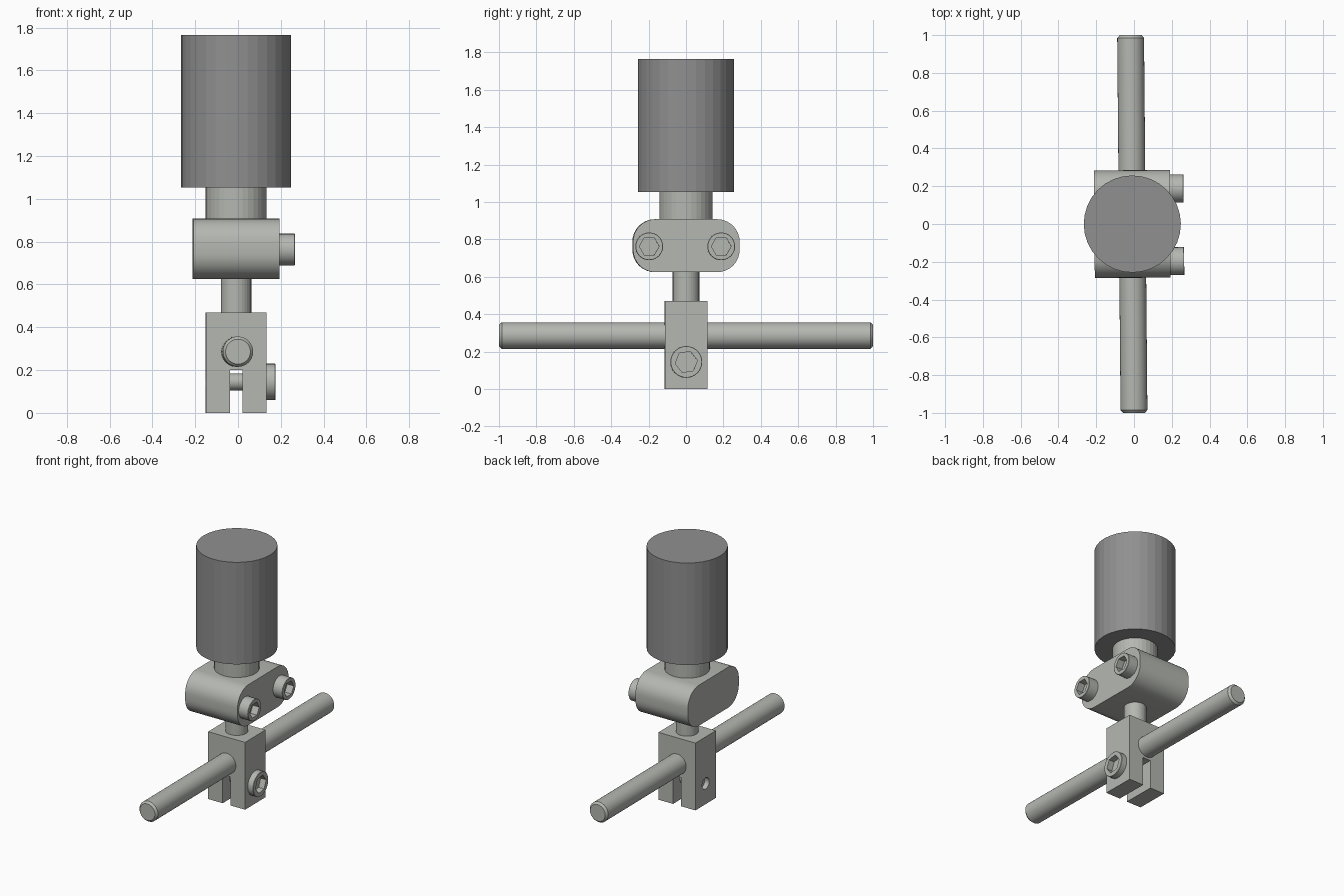
import bpy, bmesh, math
from mathutils import Matrix, Vector

if "Cube" in bpy.data.objects:
    bpy.data.objects.remove(bpy.data.objects["Cube"])

# the whole tool is turned very slightly about z
PLACE = Matrix.Translation((-0.009, 0, 0)) @ Matrix.Rotation(0.009, 4, 'Z')
AXIS = {'X': Matrix.Rotation(math.pi / 2, 4, 'Y'),
        'Y': Matrix.Rotation(-math.pi / 2, 4, 'X'),
        'Z': Matrix.Identity(4)}


def material(name, colour):
    mat = bpy.data.materials.new(name)
    mat.diffuse_color = (*colour, 1)
    mat.use_nodes = True
    mat.node_tree.nodes["Principled BSDF"].inputs["Base Color"].default_value = mat.diffuse_color
    return mat


STEEL = material("steel", (0.46, 0.475, 0.44))
DARK = material("dark_grip", (0.28, 0.28, 0.28))


def make(name, bm, smooth=False):
    bmesh.ops.recalc_face_normals(bm, faces=bm.faces)
    mesh = bpy.data.meshes.new(name)
    bm.to_mesh(mesh)
    bm.free()
    mesh.materials.append(DARK if name == "handle" else STEEL)
    ob = bpy.data.objects.new(name, mesh)
    bpy.context.collection.objects.link(ob)
    ob.matrix_world = PLACE
    if smooth:
        bpy.ops.object.select_all(action='DESELECT')
        ob.select_set(True)
        bpy.context.view_layer.objects.active = ob
        bpy.ops.object.shade_smooth_by_angle(angle=math.radians(30))
    return ob


def lathe(name, profile, axis='Z', at=(0, 0, 0), sides=32, smooth=False, spin=0):
    """Closed solid of revolution from (radius, height) points."""
    bm = bmesh.new()
    m = Matrix.Translation(at) @ AXIS[axis]
    rings = []
    for r, h in profile:
        angles = [2 * math.pi * i / sides + spin for i in range(sides)]
        rings.append([bm.verts.new(m @ Vector((r * math.cos(a), r * math.sin(a), h)))
                      for a in angles])
    for a, b in zip(rings, rings[1:]):
        for i in range(sides):
            j = (i + 1) % sides
            bm.faces.new((a[i], a[j], b[j], b[i]))
    bm.faces.new(rings[0])
    bm.faces.new(rings[-1])
    return make(name, bm, smooth)


def prism(name, points, direction, smooth=False):
    """Extrude a flat outline along a direction."""
    bm = bmesh.new()
    face = bm.faces.new([bm.verts.new(p) for p in points])
    ext = bmesh.ops.extrude_face_region(bm, geom=[face])
    verts = [v for v in ext['geom'] if isinstance(v, bmesh.types.BMVert)]
    bmesh.ops.translate(bm, verts=verts, vec=direction)
    return make(name, bm, smooth)


def cut(ob, cutter):
    mod = ob.modifiers.new("cut", 'BOOLEAN')
    mod.operation = 'DIFFERENCE'
    mod.solver = 'EXACT'
    mod.object = cutter
    bpy.context.view_layer.objects.active = ob
    bpy.ops.object.modifier_apply(modifier=mod.name)
    bpy.data.objects.remove(cutter)


def screw(name, at, radius, height, hex_radius, depth, shank, length, spin):
    """Socket head screw pointing along +x, shank going back into the part."""
    c = 0.002
    ob = lathe(name, [(shank, -length), (shank, 0), (radius, 0),
                      (radius, height - c), (radius - c, height)], 'X', at, smooth=True)
    cut(ob, lathe("socket_cutter", [(hex_radius, height - depth), (hex_radius, height + 0.05)],
                  'X', at, sides=6, spin=spin))


# handle and stems
lathe("handle", [(0.257, 1.053), (0.257, 1.765)])
lathe("upper_stem", [(0.143, 0.89), (0.143, 1.06)])
lathe("lower_stem", [(0.071, 0.46), (0.071, 0.64)])

# rounded clamp block
R, W, Z0, Z1 = 0.12, 0.285, 0.625, 0.908
outline = []
for k, (y, z) in enumerate([(W - R, Z1 - R), (R - W, Z1 - R), (R - W, Z0 + R), (W - R, Z0 + R)]):
    for i in range(9):
        a = math.pi / 2 * (k + i / 8)
        outline.append((-0.201, y + R * math.cos(a), z + R * math.sin(a)))
prism("clamp_block", outline, (0.402, 0, 0), smooth=True)

# clamp block screws
for side, y in (("front", -0.199), ("back", 0.186)):
    screw(f"clamp_screw_{side}", (0.201, y, 0.763), 0.074, 0.072, 0.053, 0.05, 0.04, 0.1, math.pi / 2)

# slotted fork with a threaded hole in its left prong
half = [(0.03, 0.2), (0.03, 0), (0.142, 0), (0.142, 0.47)]
pts = half + [(-x, z) for x, z in reversed(half)]
fork = prism("fork_block", [(x, -0.114, z) for x, z in pts], (0, 0.228, 0))
cut(fork, lathe("hole_cutter", [(0.04, -0.2), (0.04, -0.01)], 'X', (0, 0, 0.145)))
screw("fork_screw", (0.142, 0, 0.145), 0.085, 0.042, 0.06, 0.05, 0.0395, 0.25, math.pi / 2 + 0.15)

# cross rod with chamfered ends
lathe("cross_rod", [(0.058, -1), (0.071, -0.985), (0.071, 0.985), (0.058, 1)],
      'Y', (0, 0, 0.286), smooth=True)
